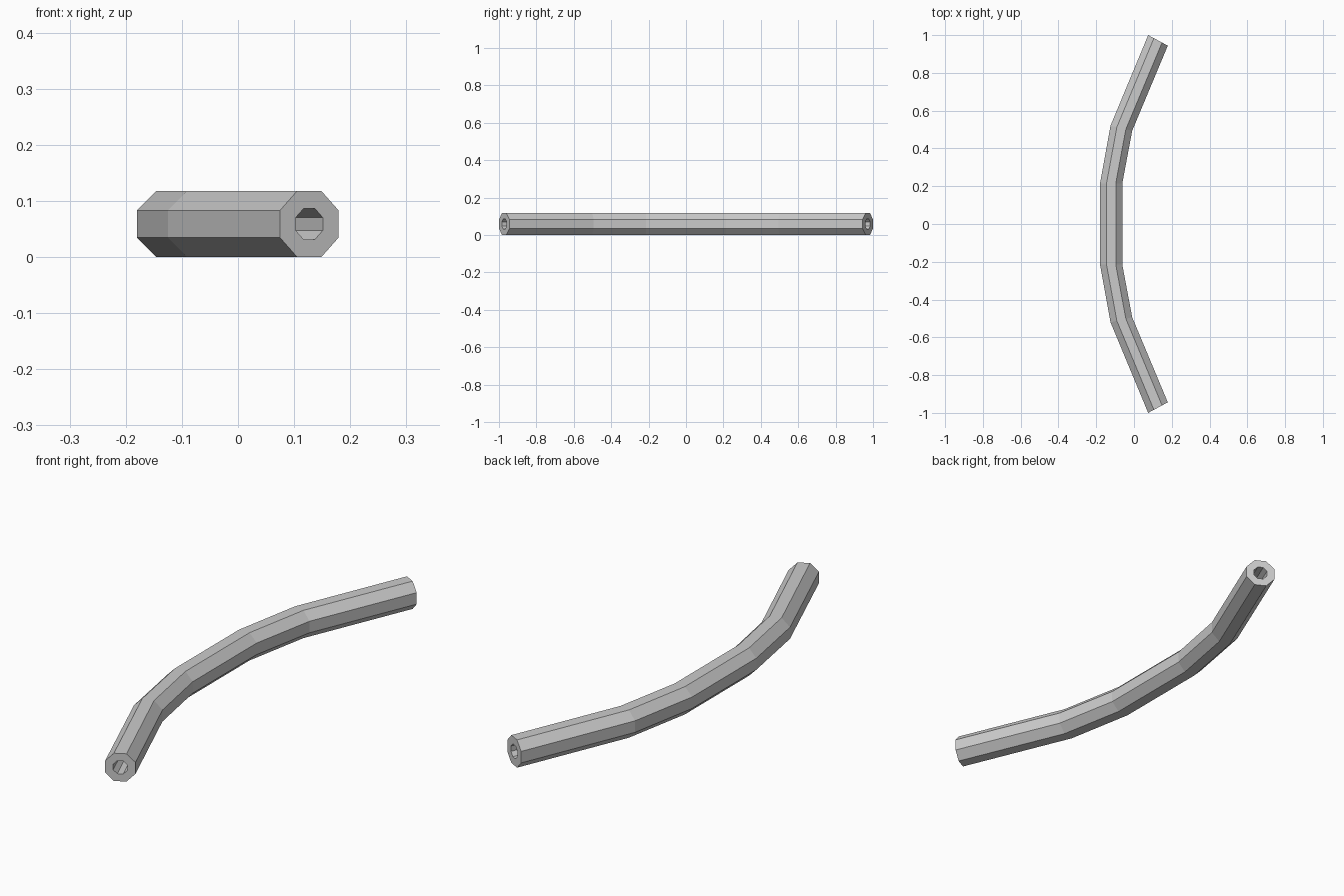
import bpy, bmesh
from math import cos, sin, pi, radians

if "Cube" in bpy.data.objects:
    bpy.data.objects.remove(bpy.data.objects["Cube"])

SIDES = 8
OUTER, INNER = 0.059, 0.0275      # distance from centre to flat
# Half of the path: x, y, turn of the cross-section in degrees
half = [(-0.121, 0.215, 0), (-0.067, 0.507, 13), (0.127, 0.972, 28.2)]
path = [(x, -y, -a) for x, y, a in reversed(half)] + half

bm = bmesh.new()


def ring(x, y, turn, apothem):
    """Octagon with a flat top, standing across the path."""
    r = apothem / cos(pi / SIDES)
    t = radians(turn)
    verts = []
    for i in range(SIDES):
        a = 2 * pi * (i + 0.5) / SIDES
        w = r * cos(a)
        verts.append(bm.verts.new((x + w * cos(t), y - w * sin(t), OUTER + r * sin(a))))
    return verts


def bridge(a, b):
    for i in range(SIDES):
        j = (i + 1) % SIDES
        bm.faces.new((a[i], a[j], b[j], b[i]))


# Outer skin, end rims and bore
outer = [ring(*p, OUTER) for p in path]
inner = [ring(*p, INNER) for p in path]
loops = outer + inner[::-1]
for a, b in zip(loops, loops[1:] + loops[:1]):
    bridge(a, b)
bmesh.ops.recalc_face_normals(bm, faces=bm.faces)

mesh = bpy.data.meshes.new("bent_pipe")
bm.to_mesh(mesh)
bm.free()
bpy.context.collection.objects.link(bpy.data.objects.new("bent_pipe", mesh))
